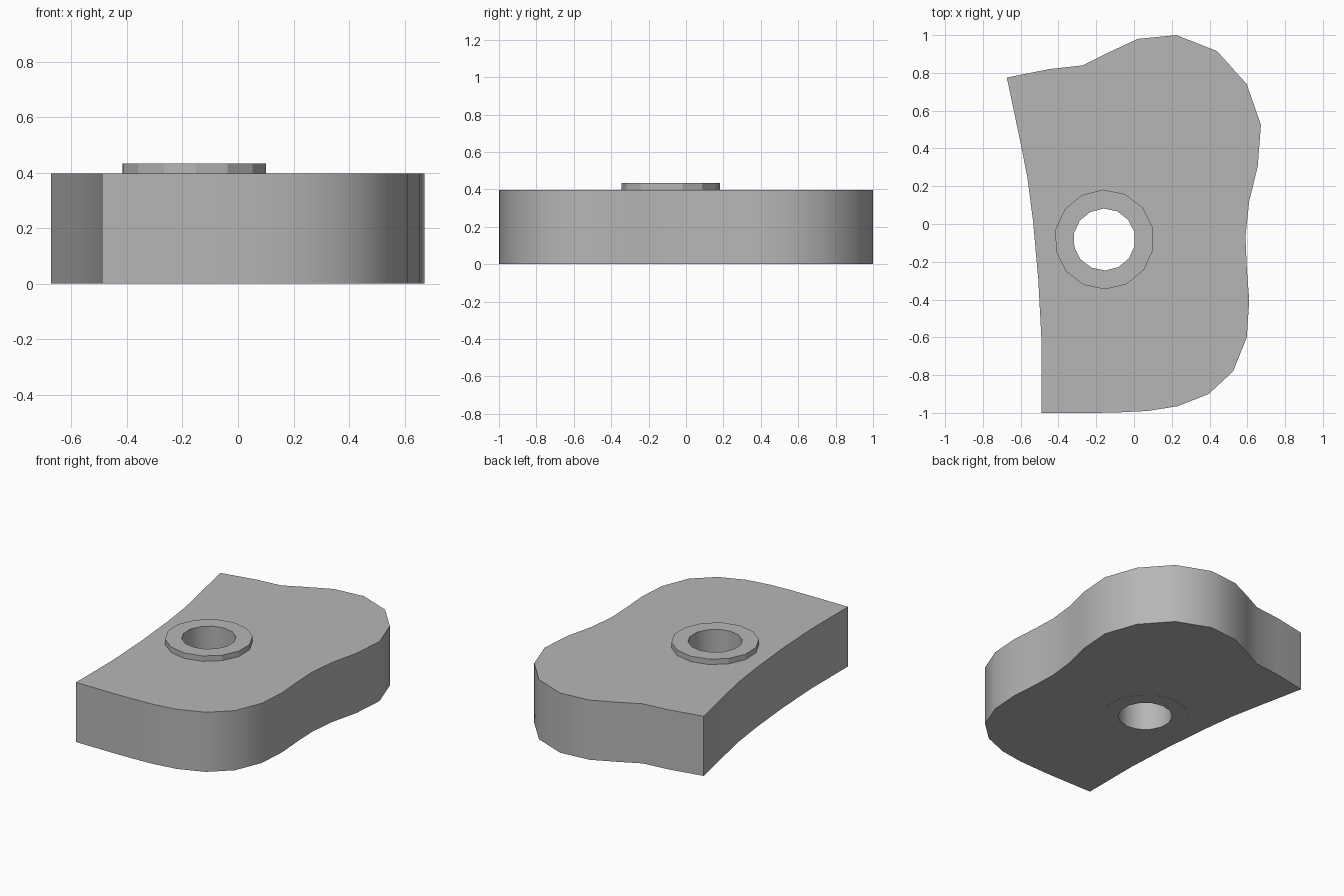
import bpy, bmesh, math

if "Cube" in bpy.data.objects:
    bpy.data.objects.remove(bpy.data.objects["Cube"])

CENTRE = (-0.157, -0.082)
SIDES = 14
PHASE = math.radians(14)

# Mid grey for both parts
grey = bpy.data.materials.new("mid_grey")
grey.diffuse_color = (0.47, 0.47, 0.47, 1)
grey.use_nodes = True
grey.node_tree.nodes["Principled BSDF"].inputs["Base Color"].default_value = grey.diffuse_color

def circle(radius):
    return [(CENTRE[0] + radius * math.cos(PHASE + 2 * math.pi * i / SIDES),
             CENTRE[1] + radius * math.sin(PHASE + 2 * math.pi * i / SIDES)) for i in range(SIDES)]

def extruded(name, loops, z0, z1, angle):
    """Fill between closed loops (outline, hole) and extrude to a solid."""
    bm = bmesh.new()
    edges = []
    for loop in loops:
        vs = [bm.verts.new((x, y, z0)) for x, y in loop]
        edges += [bm.edges.new((vs[i - 1], vs[i])) for i in range(len(vs))]
    bmesh.ops.triangle_fill(bm, edges=edges, use_beauty=True)
    top = bmesh.ops.extrude_face_region(bm, geom=bm.faces[:], use_keep_orig=True)
    for v in top["geom"]:
        if isinstance(v, bmesh.types.BMVert):
            v.co.z = z1
    bmesh.ops.recalc_face_normals(bm, faces=bm.faces[:])
    mesh = bpy.data.meshes.new(name)
    bm.to_mesh(mesh)
    bm.free()
    mesh.materials.append(grey)
    ob = bpy.data.objects.new(name, mesh)
    bpy.context.collection.objects.link(ob)
    bpy.ops.object.select_all(action='DESELECT')
    ob.select_set(True)
    bpy.context.view_layer.objects.active = ob
    bpy.ops.object.shade_smooth_by_angle(angle=math.radians(angle))
    # Outer wall of the bushing stays faceted, its bore smooth
    if name == "bushing":
        for p in mesh.polygons:
            d = math.hypot(p.center.x - CENTRE[0], p.center.y - CENTRE[1])
            if d > 0.24:
                p.use_smooth = False
    return ob

# Plate outline, clockwise from the back left corner
outline = [(-0.673, 0.775), (-0.45, 0.82), (-0.27, 0.84), (-0.13, 0.91), (0.02, 0.98),
           (0.225, 1.0), (0.44, 0.915), (0.597, 0.74), (0.672, 0.525), (0.655, 0.305),
           (0.61, 0.12), (0.59, -0.065), (0.597, -0.23), (0.61, -0.405), (0.597, -0.60),
           (0.525, -0.78), (0.395, -0.90), (0.23, -0.965), (0.07, -0.99), (-0.075, -0.997),
           (-0.2, -1.0), (-0.49, -1.0), (-0.49, -0.61), (-0.507, -0.29), (-0.535, 0.02),
           (-0.565, 0.25), (-0.605, 0.45)]

# Plate with an opening for the bushing
extruded("plate", [outline, circle(0.264)], 0.001, 0.397, 40)

# Bushing set through the plate, with a raised rim
extruded("bushing", [circle(0.264), circle(0.164)], 0.0, 0.433, 30)
